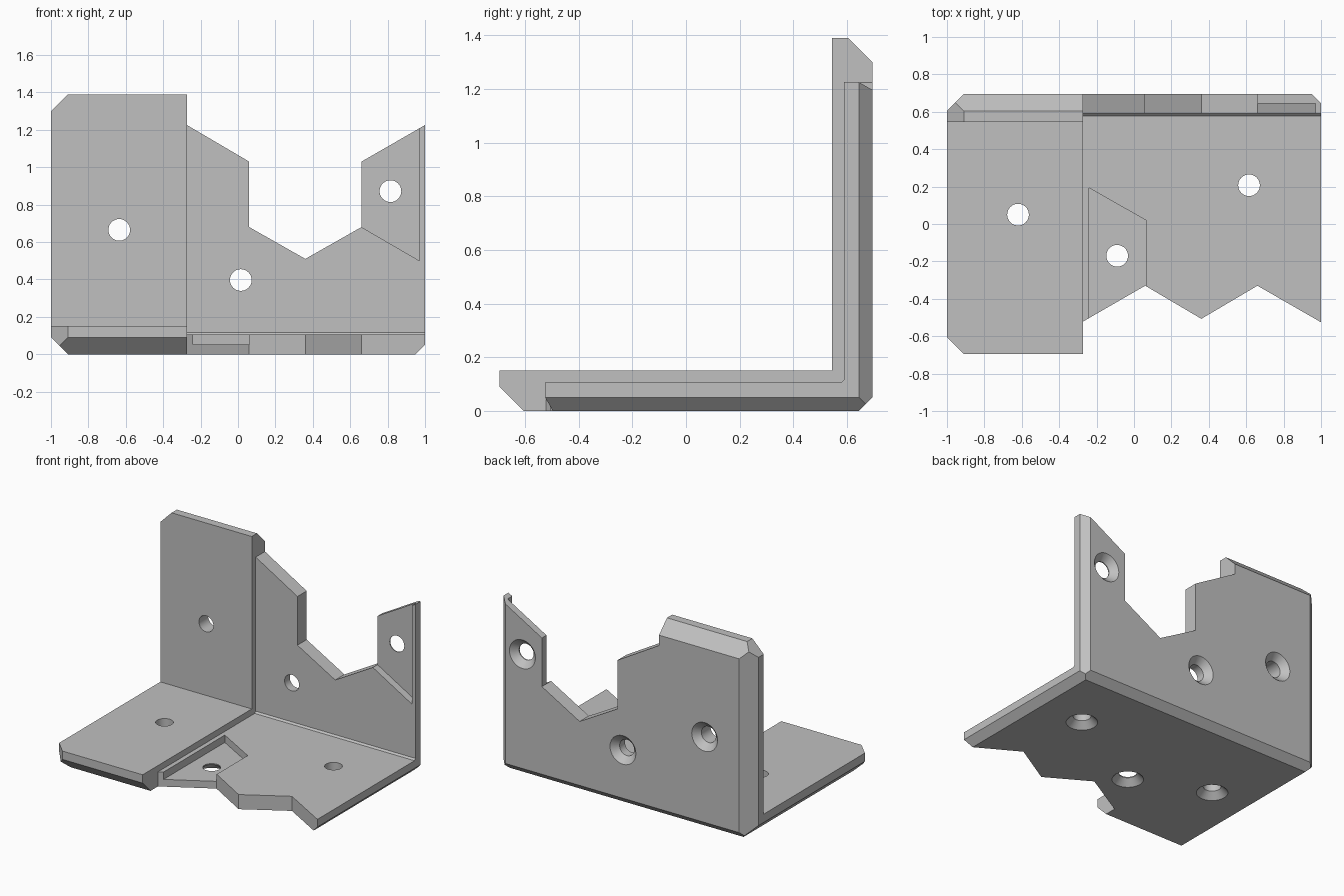
import bpy, bmesh, math
from mathutils import Vector, Matrix

if "Cube" in bpy.data.objects:
    bpy.data.objects.remove(bpy.data.objects["Cube"], do_unlink=True)

BACK, FRONT = 0.695, -0.695
BEVEL, SMALL = 0.09, 0.05

grey = bpy.data.materials.new("plain grey")
grey.use_nodes = True
grey.diffuse_color = (0.53, 0.53, 0.53, 1)
grey.node_tree.nodes["Principled BSDF"].inputs["Base Color"].default_value = (0.53, 0.53, 0.53, 1)


def finish(name, bm):
    bmesh.ops.recalc_face_normals(bm, faces=bm.faces)
    mesh = bpy.data.meshes.new(name)
    bm.to_mesh(mesh)
    bm.free()
    mesh.materials.append(grey)
    obj = bpy.data.objects.new(name, mesh)
    bpy.context.collection.objects.link(obj)
    return obj


def prism(name, outline, axis, start, end, trims=()):
    """Extrude a 2D outline along an axis, then trim it with (point, normal) planes."""
    bm = bmesh.new()
    verts = []
    for p in outline:
        co = list(p)
        co.insert(axis, start)
        verts.append(bm.verts.new(co))
    face = bm.faces.new(verts)
    new = bmesh.ops.extrude_face_region(bm, geom=[face])["geom"]
    move = Vector((0, 0, 0))
    move[axis] = end - start
    bmesh.ops.translate(bm, vec=move, verts=[v for v in new if isinstance(v, bmesh.types.BMVert)])
    for point, normal in trims:
        cut = bmesh.ops.bisect_plane(bm, geom=bm.verts[:] + bm.edges[:] + bm.faces[:],
                                     plane_co=point, plane_no=normal, clear_outer=True)
        edges = [e for e in cut["geom_cut"] if isinstance(e, bmesh.types.BMEdge)]
        bmesh.ops.edgeloop_fill(bm, edges=edges)
    return finish(name, bm)


def screw_hole(x, h, wall):
    """Straight bore with a countersink on the outer face."""
    bm = bmesh.new()
    r, flare, n = 0.058, 0.103, 32
    rings = []
    for radius, depth in ((flare, -0.02), (flare, 0), (r, 0.045), (r, 0.3)):
        rings.append([bm.verts.new((radius * math.cos(2 * math.pi * i / n),
                                    radius * math.sin(2 * math.pi * i / n), depth)) for i in range(n)])
    for a, b in zip(rings, rings[1:]):
        for i in range(n):
            j = (i + 1) % n
            bm.faces.new((a[i], a[j], b[j], b[i]))
    bm.faces.new(rings[0])
    bm.faces.new(rings[-1])
    if wall:
        matrix = Matrix.Translation((x, BACK, h)) @ Matrix.Rotation(math.pi / 2, 4, "X")
    else:
        matrix = Matrix.Translation((x, h, 0))
    bm.transform(matrix)
    return finish("screw_hole", bm)


def combine(target, other, operation):
    mod = target.modifiers.new(operation, "BOOLEAN")
    mod.operation, mod.object, mod.solver = operation, other, "EXACT"
    bpy.context.view_layer.update()
    result = bpy.data.meshes.new_from_object(target.evaluated_get(bpy.context.evaluated_depsgraph_get()))
    target.modifiers.clear()
    target.data = result
    bpy.data.objects.remove(other, do_unlink=True)


# Thick raised L-shaped strip with cut corners and bevelled outer edges
body = prism("corner_bracket",
             [(FRONT, 0.15), (FRONT, BEVEL), (FRONT + BEVEL, 0), (BACK - SMALL, 0), (BACK, SMALL),
              (BACK, 1.3), (BACK - BEVEL, 1.39), (0.545, 1.39), (0.545, 0.15)],
             0, -1, -0.272,
             [((-1, 0, 1.3), (-1, 0, 1)), ((-1, 0, BEVEL), (-1, 0, -1)),
              ((-1, BACK - BEVEL, 0), (-1, 1, 0)), ((-1, FRONT + BEVEL, 0), (-1, -1, 0))])

# Thin L-shaped strip with a small inner fillet
thin = prism("thin_strip",
             [(-0.6, 0.105), (-0.6, 0), (BACK - SMALL, 0), (BACK, SMALL), (BACK, 1.3),
              (0.59, 1.3), (0.59, 0.117), (0.578, 0.105)],
             0, -0.32, 1,
             [((1, 0, SMALL), (1, 0, -1)), ((1, BACK - SMALL, 0), (1, 1, 0))])

# Zigzag edges of the thin wall and floor
combine(thin, prism("wall_notch",
                    [(-0.4, 1.3), (0.06, 1.03), (0.06, 0.68), (0.36, 0.51), (0.66, 0.68), (0.66, 1.03),
                     (1.1, 1.283), (1.1, 1.6), (-0.4, 1.6)], 1, 0.4, 0.9), "DIFFERENCE")
combine(thin, prism("floor_notch",
                    [(-0.4, -0.595), (0.06, -0.33), (0.36, -0.507), (0.66, -0.33), (1.1, -0.583),
                     (1.1, -0.9), (-0.4, -0.9)], 2, -0.2, 0.3), "DIFFERENCE")

# Shallow recesses for the mating piece
combine(thin, prism("wall_recess", [(0.6, 0.715), (0.97, 0.5), (0.97, 1.5), (0.6, 1.5)],
                    1, 0.4, 0.643), "DIFFERENCE")
combine(thin, prism("floor_recess", [(-0.24, 0.193), (0.063, 0.02), (0.063, -0.33), (-0.24, -0.8)],
                    2, 0.052, 0.3), "DIFFERENCE")

combine(body, thin, "UNION")

# Countersunk screw holes
for x, h, wall in ((-0.635, 0.665, True), (0.015, 0.397, True), (0.815, 0.872, True),
                   (-0.62, 0.05, False), (-0.09, -0.17, False), (0.615, 0.207, False)):
    combine(body, screw_hole(x, h, wall), "DIFFERENCE")

bpy.ops.object.select_all(action="DESELECT")
body.select_set(True)
bpy.context.view_layer.objects.active = body
bpy.ops.object.shade_smooth_by_angle(angle=math.radians(25))
